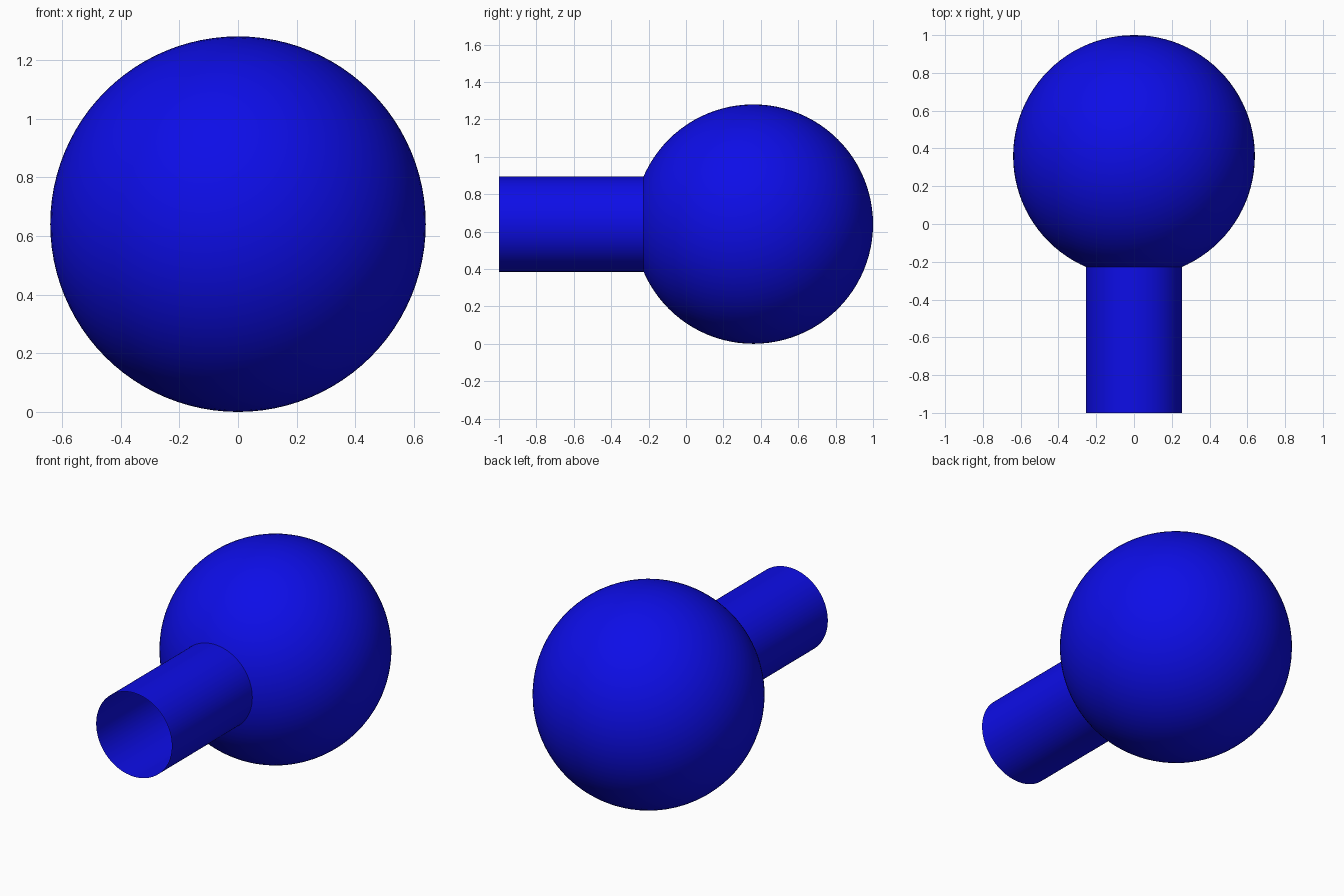
import bpy
import math

if "Cube" in bpy.data.objects:
    bpy.data.objects.remove(bpy.data.objects["Cube"])

CENTRE_Z = 0.64

blue = bpy.data.materials.new("blue")
blue.diffuse_color = (0.004, 0.004, 0.8, 1)
blue.use_nodes = True
blue.node_tree.nodes["Principled BSDF"].inputs["Base Color"].default_value = blue.diffuse_color


def finish(name):
    obj = bpy.context.object
    obj.name = name
    obj.data.materials.append(blue)
    bpy.ops.object.transform_apply(location=False, rotation=True, scale=True)
    bpy.ops.object.shade_smooth_by_angle(angle=math.radians(40))
    return obj


# Ball, poles along the tube axis
bpy.ops.mesh.primitive_uv_sphere_add(
    segments=96, ring_count=48, radius=0.64,
    location=(0, 0.36, CENTRE_Z), rotation=(math.pi / 2, 0, 0))
finish("ball")

# Thin open tube running from the front into the ball
TUBE_FRONT, TUBE_BACK = -1.0, -0.2
bpy.ops.mesh.primitive_cylinder_add(
    vertices=96, radius=0.255, depth=TUBE_BACK - TUBE_FRONT,
    end_fill_type='NOTHING',
    location=(0, (TUBE_FRONT + TUBE_BACK) / 2, CENTRE_Z),
    rotation=(math.pi / 2, 0, 0))
finish("open_tube")
